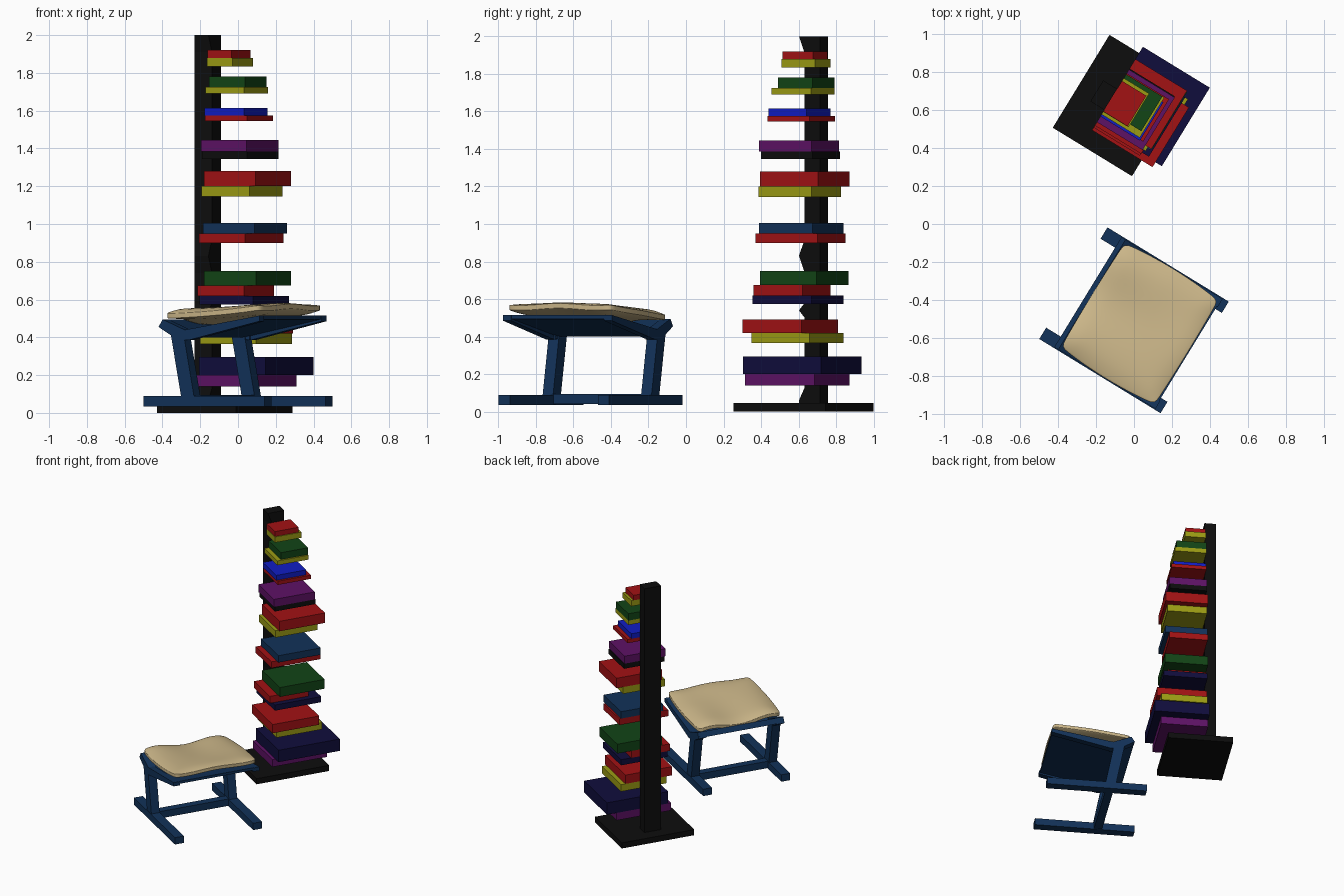
import bpy, bmesh, math
from mathutils import Matrix, Vector

if "Cube" in bpy.data.objects:
    bpy.data.objects.remove(bpy.data.objects["Cube"])

TURN = math.radians(-31.45)
C, S = math.cos(TURN), -math.sin(TURN)
TOWER = (-0.07, 0.625)
STOOL = (0.0, -0.508)


def material(name, r, g, b):
    m = bpy.data.materials.new(name)
    m.use_nodes = True
    m.diffuse_color = (r, g, b, 1)
    bsdf = m.node_tree.nodes["Principled BSDF"]
    bsdf.inputs["Base Color"].default_value = (r, g, b, 1)
    bsdf.inputs["Roughness"].default_value = 0.7
    return m


MATS = {n: material(n, *c) for n, c in {
    "black": (.004, .004, .004), "red": (.36, .006, .007), "yellow": (.33, .33, .007),
    "green": (.006, .058, .008), "blue": (.005, .012, .55), "purple": (.11, .006, .13),
    "steel_blue": (.006, .032, .1), "navy": (.005, .004, .045), "tan": (.6, .47, .25),
}.items()}


def finish(name, bm, mat, place):
    """Turn the bmesh into an object standing at the given group origin."""
    bmesh.ops.recalc_face_normals(bm, faces=bm.faces[:])
    me = bpy.data.meshes.new(name)
    bm.to_mesh(me)
    bm.free()
    me.materials.append(MATS[mat])
    ob = bpy.data.objects.new(name, me)
    ob.location = (*place, 0)
    ob.rotation_euler = (0, 0, TURN)
    bpy.context.collection.objects.link(ob)
    return ob


def box(name, mat, place, x, y, z):
    bm = bmesh.new()
    bmesh.ops.create_cube(bm, size=1)
    lo, hi = Vector((x[0], y[0], z[0])), Vector((x[1], y[1], z[1]))
    bmesh.ops.transform(bm, verts=bm.verts[:],
                        matrix=Matrix.Translation((lo + hi) / 2) @ Matrix.Diagonal((*(hi - lo), 1)))
    return finish(name, bm, mat, place)


def extrude(name, mat, place, profile, y):
    """Extrude an x-z profile along y."""
    bm = bmesh.new()
    face = bm.faces.new([bm.verts.new((px, y[0], pz)) for px, pz in profile])
    new = bmesh.ops.extrude_face_region(bm, geom=[face])["geom"]
    moved = [v for v in new if isinstance(v, bmesh.types.BMVert)]
    bmesh.ops.translate(bm, verts=moved, vec=(0, y[1] - y[0], 0))
    return finish(name, bm, mat, place)


# Book tower: base plate
box("tower_base", "black", TOWER, (-.245, .245), (-.287, .287), (0, .045))

# Tower column, with one front corner notched behind the books
bm = bmesh.new()
rings = []
for z, cut in [(0, 0), (.06, 0), (.13, 1), (.5, 1), (.54, 0), (.58, 1),
               (.74, 1), (.83, 0), (.92, 1), (1.91, 1), (2, 0)]:
    corners = [(-.148, -.065), (-.062, -.065 + .036 * cut), (-.062, .065), (-.148, .065)]
    rings.append([bm.verts.new((x, y, z)) for x, y in corners])
for a, b in zip(rings, rings[1:]):
    for i in range(4):
        j = (i + 1) % 4
        bm.faces.new((a[i], a[j], b[j], b[i]))
bm.faces.new(rings[0])
bm.faces.new(rings[-1])
finish("tower_column", bm, "black", TOWER)

# Books: colour, bottom, top, rightmost x, front y, back y; all touch the column
BOOKS = [
    ("purple", .14, .20, .31, .315, .87), ("navy", .20, .295, .40, .305, .935),
    ("yellow", .365, .42, .285, .35, .84), ("red", .42, .49, .29, .30, .81),
    ("navy", .575, .62, .27, .355, .84), ("red", .62, .675, .19, .36, .77),
    ("green", .675, .75, .28, .395, .865), ("red", .90, .95, .24, .37, .85),
    ("steel_blue", .95, 1.005, .26, .39, .84), ("yellow", 1.145, 1.2, .235, .385, .825),
    ("red", 1.2, 1.28, .28, .395, .87), ("black", 1.345, 1.385, .215, .40, .82),
    ("purple", 1.385, 1.445, .215, .39, .815), ("red", 1.545, 1.575, .185, .435, .795),
    ("blue", 1.575, 1.615, .155, .44, .77), ("yellow", 1.69, 1.725, .16, .455, .79),
    ("green", 1.725, 1.78, .15, .49, .79), ("yellow", 1.835, 1.88, .08, .51, .77),
    ("red", 1.88, 1.92, .065, .515, .755),
]
SPINE = -.062
for i, (col, z0, z1, xmax, ymin, ymax) in enumerate(BOOKS):
    v1 = (ymax - TOWER[1] + S * SPINE) / C
    u1 = (xmax - TOWER[0] - S * v1) / C
    v0 = (ymin - TOWER[1] + S * u1) / C
    box(f"book_{i + 1}", col, TOWER, (SPINE, u1), (v0, v1), (z0, z1))

# Stool frame: runners, leaning legs and side beams on both sides
for side, s in (("left", 1), ("right", -1)):
    def span(a, b):
        return tuple(sorted((s * a, s * b)))
    box(f"{side}_runner", "steel_blue", STOOL, (-.375, .375), span(.275, .345), (.035, .09))
    extrude(f"{side}_leg", "steel_blue", STOOL,
            [(-.14, .06), (-.06, .06), (-.13, .42), (-.21, .42)], span(.275, .34))
    extrude(f"{side}_seat_beam", "steel_blue", STOOL,
            [(-.18, .385), (-.1, .385), (.34, .485), (.34, .515), (-.18, .43)], span(.29, .34))
    extrude(f"{side}_back_beam", "steel_blue", STOOL,
            [(-.1, .385), (-.1, .43), (-.26, .495), (-.285, .455), (-.19, .4)], span(.28, .34))
box("stretcher", "steel_blue", STOOL, (-.13, -.07), (-.28, .28), (.04, .095))
extrude("seat_panel", "steel_blue", STOOL,
        [(-.14, .4), (.335, .495), (.335, .515), (-.14, .43)], (-.33, .33))
extrude("back_panel", "steel_blue", STOOL,
        [(-.14, .4), (-.14, .43), (-.26, .495), (-.285, .46)], (-.33, .33))

# Soft cushion: a tilted, gently waved slab with thinned rounded edges
bm = bmesh.new()
bmesh.ops.create_cube(bm, size=2)
bmesh.ops.subdivide_edges(bm, edges=bm.edges[:], cuts=11, use_grid_fill=True)
for v in bm.verts:
    x, y, h = v.co
    edge = max(abs(x), abs(y))
    pinch = 1 - .06 * (x * y) ** 2
    thick = .032 * math.sqrt(max(0, 1 - .8 * edge ** 6))
    mid = .525 + .026 * x + .012 * math.cos(math.pi * 1.4 * y) * (x - .5)
    mid += .008 * x * x - .012 * max(0, -x) * max(0, y)
    v.co = (.035 + .295 * x * pinch + .012 * y * y * x, .34 * y * pinch, mid + thick * h)
cushion = finish("cushion", bm, "tan", STOOL)
sub = cushion.modifiers.new("soft", "SUBSURF")
sub.levels = sub.render_levels = 1
for p in cushion.data.polygons:
    p.use_smooth = True
